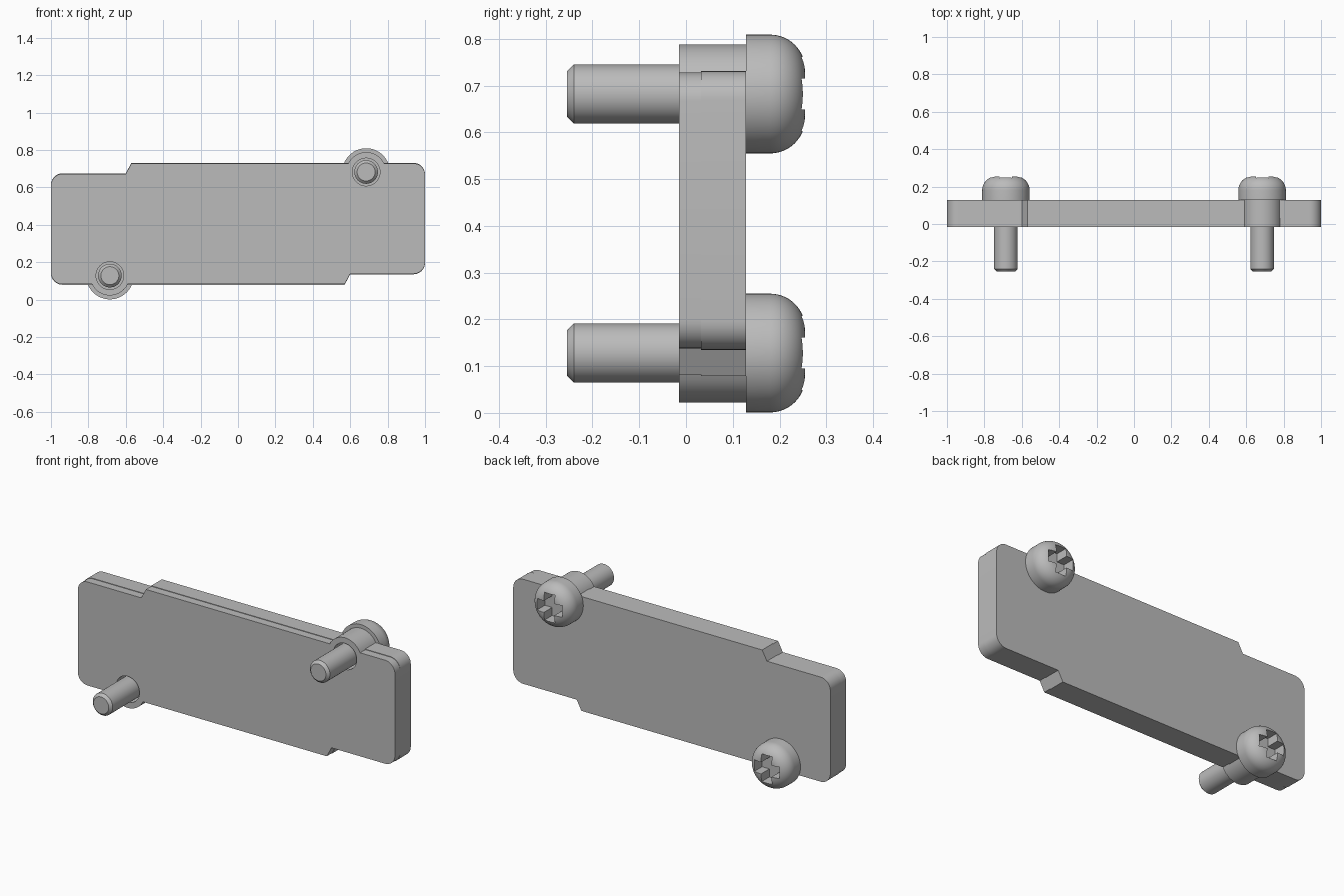
import bpy, bmesh
from math import pi, sin, cos, asin, radians
from mathutils import Vector

if "Cube" in bpy.data.objects:
    bpy.data.objects.remove(bpy.data.objects["Cube"], do_unlink=True)

MID_Z = 0.405                      # height of the half-turn symmetry axis
SCREW_X, SCREW_Z = 0.685, 0.277    # screw position relative to that axis
FRONT, SEAM, BACK = -0.015, 0.032, 0.128

grey = bpy.data.materials.new("plain grey")
grey.use_nodes = True
grey.diffuse_color = (0.5, 0.5, 0.5, 1)
grey.node_tree.nodes["Principled BSDF"].inputs["Base Color"].default_value = (0.5, 0.5, 0.5, 1)


def arc(cx, cz, r, a0, a1, n):
    return [(cx + r * cos(a0 + (a1 - a0) * i / n),
             cz + r * sin(a0 + (a1 - a0) * i / n)) for i in range(n + 1)]


def finish(name, bm):
    bmesh.ops.recalc_face_normals(bm, faces=bm.faces[:])
    mesh = bpy.data.meshes.new(name)
    bm.to_mesh(mesh)
    bm.free()
    mesh.materials.append(grey)
    obj = bpy.data.objects.new(name, mesh)
    bpy.context.collection.objects.link(obj)
    return obj


def prism(name, outline, y0, y1):
    """Extrude an x-z outline along y."""
    bm = bmesh.new()
    face = bm.faces.new([bm.verts.new((x, y0, z + MID_Z)) for x, z in outline])
    out = bmesh.ops.extrude_face_region(bm, geom=[face])
    moved = [g for g in out["geom"] if isinstance(g, bmesh.types.BMVert)]
    bmesh.ops.translate(bm, verts=moved, vec=(0, y1 - y0, 0))
    return finish(name, bm)


def activate(obj):
    bpy.ops.object.select_all(action='DESELECT')
    obj.select_set(True)
    bpy.context.view_layer.objects.active = obj


def cut(obj, cutter):
    activate(obj)
    mod = obj.modifiers.new("cut", 'BOOLEAN')
    mod.operation, mod.solver, mod.object = 'DIFFERENCE', 'EXACT', cutter
    bpy.ops.object.modifier_apply(modifier=mod.name)


def smooth(obj):
    activate(obj)
    bpy.ops.object.shade_smooth_by_angle(angle=radians(30))


def plate_outline(inset):
    """Half of the stepped outline with its screw lug, then its half turn."""
    top, low, r = 0.326 - inset, -0.27 + inset, 0.062
    lug = 0.106
    a = asin((top - SCREW_Z) / lug)
    half = arc(1 - r, low + r, r, -pi / 2, 0, 10)
    half += arc(1 - r, top - r, r, 0, pi / 2, 10)
    half += arc(SCREW_X, SCREW_Z, lug, a, pi - a, 20)
    half += [(-0.57, top), (-0.6, -low)]
    return half + [(-x, -z) for x, z in half]


# Two layered cover plate, the front layer very slightly smaller
plates = [prism("front_plate", plate_outline(0.003), FRONT, SEAM),
          prism("back_plate", plate_outline(0), SEAM, BACK)]

# Pan head screw profile: radius, y
HEAD_R, TOP, FILLET = 0.127, 0.255, 0.075
profile = [(0, -0.255), (0.048, -0.255), (0.063, -0.24), (0.063, BACK), (HEAD_R, BACK)]
profile += arc(HEAD_R - FILLET, TOP - FILLET, FILLET, 0, pi / 2, 14) + [(0, TOP)]


def screw(name, x, z):
    bm = bmesh.new()
    verts = [bm.verts.new((x + r, y, z + MID_Z)) for r, y in profile]
    edges = [bm.edges.new(pair) for pair in zip(verts, verts[1:])]
    bmesh.ops.spin(bm, geom=verts + edges, cent=Vector((x, 0, z + MID_Z)),
                   axis=(0, 1, 0), angle=2 * pi, steps=56)
    bmesh.ops.remove_doubles(bm, verts=bm.verts[:], dist=0.0005)
    return finish(name, bm)


def cross(x, z, w, length):
    """Plus shaped outline, one arm turned four times."""
    pts = []
    for cs, sn in ((1, 0), (0, 1), (-1, 0), (0, -1)):
        for px, pz in ((length, -w), (length, w), (w, w)):
            pts.append((x + px * cs - pz * sn, z + px * sn + pz * cs))
    return pts


for side, s in (("left", 1), ("right", -1)):
    x, z = s * SCREW_X, s * SCREW_Z
    # Clearance hole through both layers
    hole = prism("hole_cutter", arc(x, z, 0.074, 0, 2 * pi, 48)[:-1], -0.1, 0.2)
    for plate in plates:
        cut(plate, hole)
    # Screw with a cross recess in its head
    body = screw(side + "_screw", x, z)
    recess = prism("recess_cutter", cross(x, z, 0.033, 0.079), 0.18, 0.3)
    cut(body, recess)
    smooth(body)
    for cutter in (hole, recess):
        bpy.data.objects.remove(cutter, do_unlink=True)

for plate in plates:
    smooth(plate)
